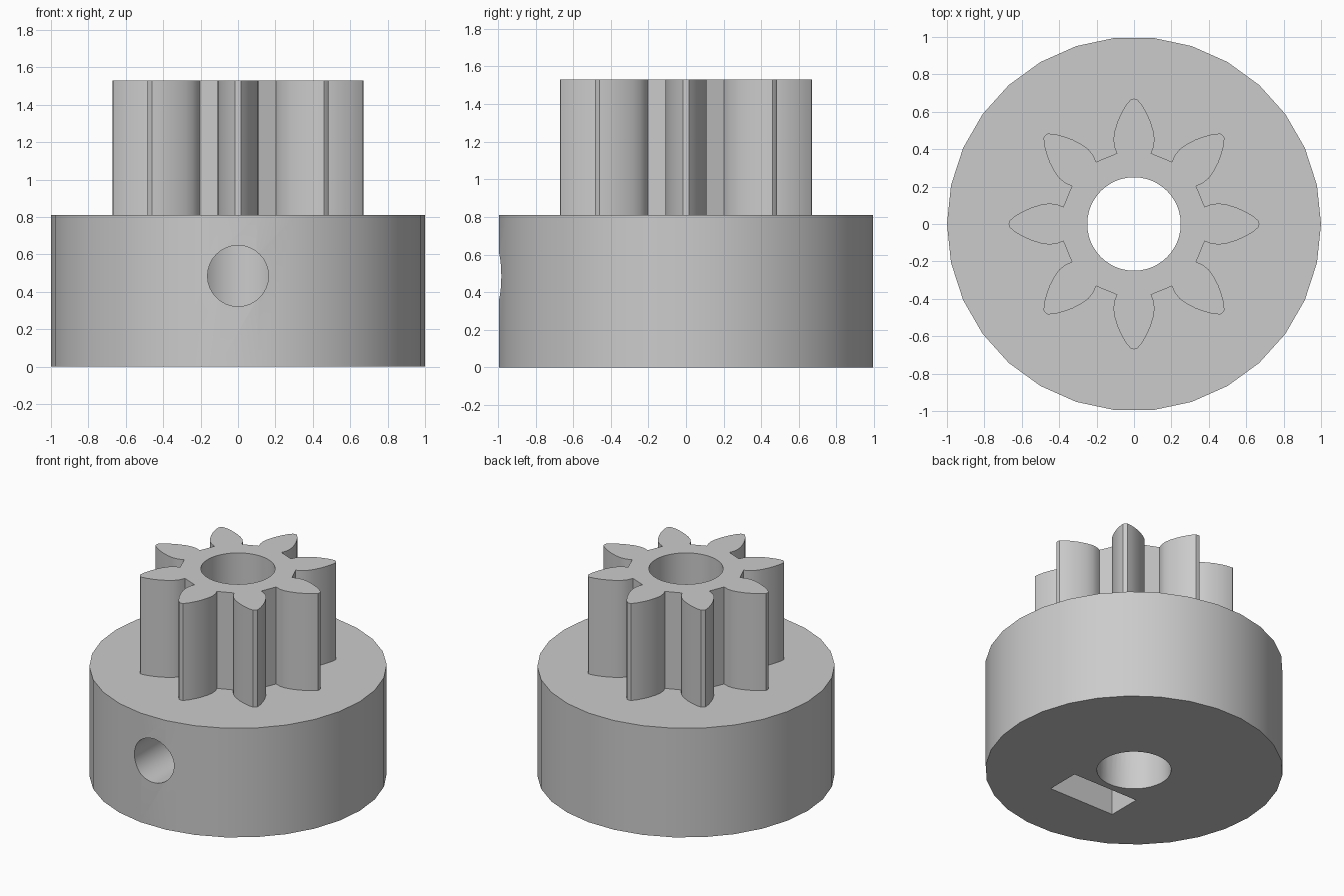
import bpy
import bmesh
import math
from mathutils import Matrix, Vector

if "Cube" in bpy.data.objects:
    bpy.data.objects.remove(bpy.data.objects["Cube"], do_unlink=True)

HUB_TOP, GEAR_TOP = 0.81, 1.53
TEETH = 8
HOLE_Z = 0.485

grey = bpy.data.materials.new("plain grey")
grey.use_nodes = True
grey.diffuse_color = (0.6, 0.6, 0.6, 1)
grey.node_tree.nodes["Principled BSDF"].inputs["Base Color"].default_value = (0.6, 0.6, 0.6, 1)


def prism(name, outline, start, end, matrix=Matrix()):
    """Extrude a closed 2D outline along z from start to end, then place it."""
    bm = bmesh.new()
    base = bm.faces.new([bm.verts.new((x, y, start)) for x, y in outline])
    grown = bmesh.ops.extrude_face_region(bm, geom=[base])["geom"]
    top = [v for v in grown if isinstance(v, bmesh.types.BMVert)]
    bmesh.ops.translate(bm, verts=top, vec=(0, 0, end - start))
    bmesh.ops.transform(bm, matrix=matrix, verts=bm.verts)
    bmesh.ops.recalc_face_normals(bm, faces=bm.faces)
    mesh = bpy.data.meshes.new(name)
    bm.to_mesh(mesh)
    bm.free()
    mesh.materials.append(grey)
    obj = bpy.data.objects.new(name, mesh)
    bpy.context.collection.objects.link(obj)
    return obj


def circle(radius, sides):
    steps = [2 * math.pi * i / sides for i in range(sides)]
    return [(radius * math.cos(a), radius * math.sin(a)) for a in steps]


def gear_outline():
    """Half a tooth flank, mirrored and repeated around the centre."""
    flank = [(0.092, 0.378), (0.106, 0.415), (0.11, 0.455), (0.103, 0.5),
             (0.087, 0.55), (0.066, 0.596), (0.042, 0.637), (0.016, 0.668)]
    tooth = flank + [(0, 0.67)] + [(-x, y) for x, y in reversed(flank)]
    points = []
    for i in range(TEETH):
        turn = Matrix.Rotation(2 * math.pi * i / TEETH, 2)
        points += [tuple(turn @ Vector(p)) for p in tooth]
    return points


def combine(target, other, operation):
    mod = target.modifiers.new(other.name, "BOOLEAN")
    mod.operation = operation
    mod.solver = "EXACT"
    mod.object = other
    bpy.context.view_layer.objects.active = target
    bpy.ops.object.modifier_apply(modifier=mod.name)
    bpy.data.objects.remove(other, do_unlink=True)


# Hub with the toothed gear standing on it
pinion = prism("pinion_gear", circle(1, 30), 0, HUB_TOP)
combine(pinion, prism("teeth", gear_outline(), HUB_TOP - 0.005, GEAR_TOP), "UNION")

# Shaft bore through the full height
combine(pinion, prism("shaft_bore", circle(0.25, 48), -0.1, GEAR_TOP + 0.1), "DIFFERENCE")

# Set screw hole from the front into the bore
forward = Matrix.Translation((0, 0, HOLE_Z)) @ Matrix.Rotation(math.pi / 2, 4, "X")
combine(pinion, prism("screw_hole", circle(0.163, 32), 0.1, 1.2, forward), "DIFFERENCE")

# Nut slot, open underneath, with a pointed top that fits a hexagonal nut
half = 0.27
rise = half / math.sqrt(3)
slot = [(-half, -0.6), (half, -0.6), (half, rise), (0, 2 * rise), (-half, rise)]
combine(pinion, prism("nut_slot", slot, 0.3, 0.55, forward), "DIFFERENCE")

# Smooth the round walls, keep the rims and tooth tips sharp
bpy.ops.object.select_all(action="DESELECT")
pinion.select_set(True)
bpy.context.view_layer.objects.active = pinion
bpy.ops.object.shade_smooth_by_angle(angle=math.radians(30))
